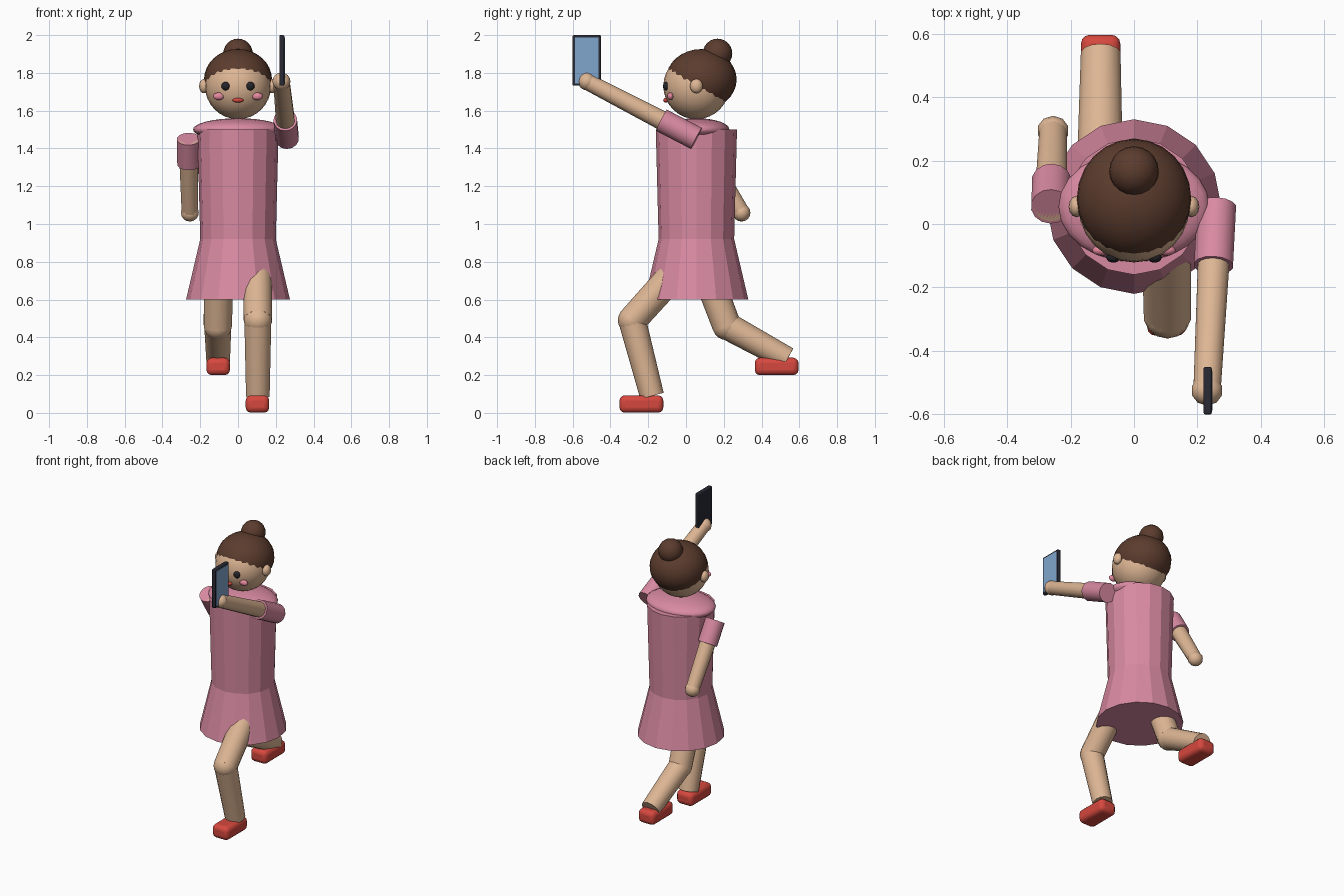
import bpy, math
from mathutils import Vector

cube = bpy.data.objects.get("Cube")
if cube:
    bpy.data.objects.remove(cube, do_unlink=True)


def material(name, rgb):
    # sRGB 0-255 to linear
    lin = [((c / 255 + 0.055) / 1.055) ** 2.4 for c in rgb] + [1]
    m = bpy.data.materials.new(name)
    m.use_nodes = True
    m.diffuse_color = lin
    b = m.node_tree.nodes["Principled BSDF"]
    b.inputs["Base Color"].default_value = lin
    b.inputs["Roughness"].default_value = 0.8
    return m


PINK = material("dress pink", (217, 138, 162))
SKIN = material("skin", (222, 182, 148))
HAIR = material("hair brown", (92, 60, 46))
RED = material("shoe red", (214, 72, 62))
BLUSH = material("blush pink", (232, 138, 160))
EYE = material("eye black", (36, 36, 42))
CASE = material("phone black", (40, 41, 52))
SCREEN = material("screen blue", (128, 166, 206))


def finish(name, mat, smooth=40):
    ob = bpy.context.object
    ob.name = name
    ob.data.materials.append(mat)
    if smooth:
        bpy.ops.object.shade_smooth_by_angle(angle=math.radians(smooth))
    return ob


def ball(name, loc, radii, mat, seg=24, rings=16):
    bpy.ops.mesh.primitive_uv_sphere_add(segments=seg, ring_count=rings, radius=1, location=loc)
    bpy.context.object.scale = radii
    bpy.ops.object.transform_apply(location=False, rotation=False)
    return finish(name, mat, 60)


def limb(name, a, b, r1, r2, mat, sides=14):
    """Tapered cylinder from point a to point b."""
    a, b = Vector(a), Vector(b)
    bpy.ops.mesh.primitive_cone_add(vertices=sides, radius1=r1, radius2=r2,
                                    depth=(b - a).length, location=(a + b) / 2)
    bpy.context.object.rotation_euler = (b - a).to_track_quat('Z', 'Y').to_euler()
    return finish(name, mat)


def box(name, loc, size, mat, bevel=0.0, segments=3):
    bpy.ops.mesh.primitive_cube_add(size=1, location=loc)
    ob = bpy.context.object
    ob.scale = size
    bpy.ops.object.transform_apply(location=False, rotation=False)
    if bevel:
        mod = ob.modifiers.new("bevel", 'BEVEL')
        mod.width = bevel
        mod.segments = segments
    return finish(name, mat)


YC = 0.055  # body axis

# Dress
for name, z0, z1, r0, r1 in (("dress_body", 0.92, 1.5, 0.2, 0.215),
                             ("skirt", 0.6, 0.92, 0.275, 0.2)):
    bpy.ops.mesh.primitive_cone_add(vertices=16, radius1=r0, radius2=r1, depth=z1 - z0,
                                    location=(0, YC, (z0 + z1) / 2))
    finish(name, PINK, 0)
ball("shoulders", (0, YC, 1.5), (0.238, 0.175, 0.06), PINK)

# Head and hair
ball("head", (0, YC, 1.73), (0.175, 0.175, 0.175), SKIN)
ball("hair", (0, 0.081, 1.765), (0.18, 0.187, 0.161), HAIR)
ball("hair_bun", (0, 0.167, 1.903), (0.078, 0.078, 0.078), HAIR, 20, 12)
ball("mouth", (0, -0.107, 1.655), (0.03, 0.014, 0.012), RED, 12, 8)
for side, s in (("left", 1), ("right", -1)):
    ball(side + "_eye", (s * 0.065, -0.105, 1.73), (0.023, 0.017, 0.023), EYE, 12, 8)
    ball(side + "_cheek", (s * 0.102, -0.083, 1.676), (0.03, 0.017, 0.02), BLUSH, 12, 8)
    ball(side + "_ear", (s * 0.18, YC, 1.73), (0.026, 0.034, 0.038), SKIN, 12, 8)

# Arms: one raised forward, one swung back
arms = (("left", (0.26, 0.055, 1.453), (0.23, -0.525, 1.755), 0.32),
        ("right", (-0.262, 0.055, 1.45), (-0.255, 0.294, 1.06), 0.34))
for side, shoulder, hand, t in arms:
    cuff = Vector(shoulder).lerp(Vector(hand), t)
    limb(side + "_sleeve", shoulder, cuff, 0.063, 0.063, PINK)
    limb(side + "_arm", shoulder, hand, 0.054, 0.044, SKIN)
    ball(side + "_hand", hand, (0.05, 0.047, 0.047), SKIN, 10, 8)

# Legs: one striding forward, one kicked back
legs = (("left", (0.1, 0.04, 0.85), (0.105, -0.285, 0.49), (0.105, -0.18, 0.09), (0.103, -0.236, 0.047)),
        ("right", (-0.1, 0.065, 0.86), (-0.107, 0.215, 0.462), (-0.105, 0.537, 0.285), (-0.105, 0.48, 0.246)))
for side, hip, knee, ankle, shoe in legs:
    limb(side + "_thigh", knee, hip, 0.076, 0.08, SKIN)
    ball(side + "_knee", knee, (0.076, 0.076, 0.076), SKIN, 14, 10)
    limb(side + "_shin", knee, ankle, 0.073, 0.064, SKIN)
    box(side + "_shoe", shoe, (0.124, 0.232, 0.092), RED, 0.028)

# Phone held upright in the raised hand, screen on its left face
box("phone", (0.232, -0.525, 1.866), (0.026, 0.15, 0.268), CASE, 0.006, 2)
box("phone_screen", (0.2455, -0.525, 1.866), (0.004, 0.124, 0.242), SCREEN)
